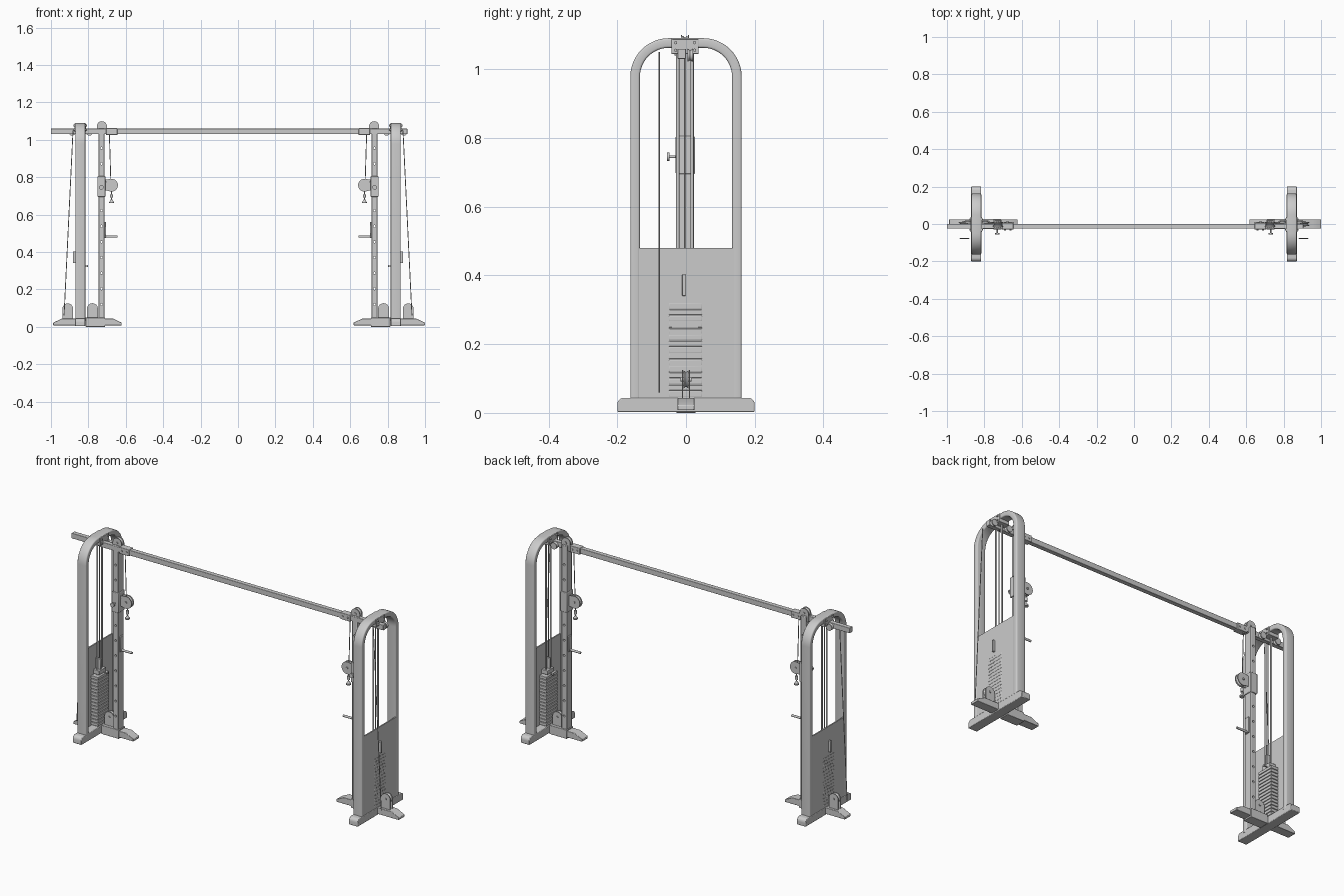
import bpy, bmesh, math
from mathutils import Vector, Matrix

if "Cube" in bpy.data.objects:
    bpy.data.objects.remove(bpy.data.objects["Cube"])

S = 1          # current tower side: +1 right, -1 left
SIDE = ""


def finish(name, bm, bevel=0):
    bmesh.ops.recalc_face_normals(bm, faces=bm.faces[:])
    me = bpy.data.meshes.new(name)
    bm.to_mesh(me)
    bm.free()
    ob = bpy.data.objects.new(name + SIDE, me)
    bpy.context.collection.objects.link(ob)
    if bevel:
        m = ob.modifiers.new("bevel", 'BEVEL')
        m.width, m.segments = bevel, 2
    return ob


def box(name, x, y, z, bevel=0):
    bm = bmesh.new()
    bmesh.ops.create_cube(bm, size=1)
    for v in bm.verts:
        v.co = (S * (x[0] + (v.co.x + .5) * (x[1] - x[0])),
                y[0] + (v.co.y + .5) * (y[1] - y[0]),
                z[0] + (v.co.z + .5) * (z[1] - z[0]))
    return finish(name, bm, bevel)


def add_rod(bm, a, b, r, seg=12, r2=None):
    a, b = Vector((S * a[0], a[1], a[2])), Vector((S * b[0], b[1], b[2]))
    d = b - a
    mat = Matrix.Translation((a + b) / 2) @ d.to_track_quat('Z', 'Y').to_matrix().to_4x4()
    bmesh.ops.create_cone(bm, cap_ends=True, segments=seg, radius1=r,
                          radius2=r if r2 is None else r2, depth=d.length, matrix=mat)


def rods(name, items, seg=12):
    bm = bmesh.new()
    for it in items:
        add_rod(bm, it[0], it[1], it[2], seg, it[3] if len(it) > 3 else None)
    return finish(name, bm)


def prism(name, pts, lo, hi, axis='y', bevel=0):
    # extrude an xz outline along y, or a yz outline along x
    def co(p, t):
        return (S * p[0], t, p[1]) if axis == 'y' else (S * t, p[0], p[1])
    bm = bmesh.new()
    a = [bm.verts.new(co(p, lo)) for p in pts]
    b = [bm.verts.new(co(p, hi)) for p in pts]
    n = len(pts)
    bm.faces.new(a)
    bm.faces.new(b)
    for i in range(n):
        bm.faces.new((a[i], a[(i + 1) % n], b[(i + 1) % n], b[i]))
    return finish(name, bm, bevel)


def arc(cx, cz, r, a0, a1, n=12):
    return [(cx + r * math.cos(math.radians(a0 + (a1 - a0) * i / n)),
             cz + r * math.sin(math.radians(a0 + (a1 - a0) * i / n))) for i in range(n + 1)]


def wheel(name, x, y, z, r, h):
    # grooved pulley wheel turning about y
    prof = [(0, -h), (r, -h), (r, -h * .75), (r * .78, 0), (r, h * .75), (r, h), (0, h)]
    bm = bmesh.new()
    vs = [bm.verts.new((S * x + p[0], y + p[1], z)) for p in prof]
    es = [bm.edges.new((vs[i], vs[i + 1])) for i in range(len(vs) - 1)]
    bmesh.ops.spin(bm, geom=vs + es, cent=(S * x, y, z), axis=(0, 1, 0),
                   angle=math.tau, steps=28, use_duplicate=False)
    bmesh.ops.remove_doubles(bm, verts=bm.verts[:], dist=1e-5)
    return finish(name, bm)


def housed_pulley(name, x, y, z0, zc, r):
    # wheel between two dome-topped cheek plates
    dome = [(x + r, z0)] + arc(x, zc, r, 0, 180) + [(x - r, z0)]
    for i, c in enumerate((-.012, .009)):
        prism(f"{name}_cheek_{i}", dome, y + c, y + c + .003)
    wheel(name + "_wheel", x, y, zc, r * .93, .008)
    rods(name + "_axle", [((x, y - .016, zc), (x, y + .016, zc), .006)])


def arch(name, xc, hx):
    # rounded-rectangle tube swept along an inverted U
    R, W, top, t = .098, .148, 1.076, .014
    path = [(W, .03)] + arc(W - R, top - R, R, 0, 90) + arc(-W + R, top - R, R, 90, 180) + [(-W, .03)]
    c = .006
    sec = []
    for sx, sn, a in ((1, 1, 0), (-1, 1, 90), (-1, -1, 180), (1, -1, 270)):
        sec += [(sx * (hx - c) + p[0], sn * (t - c) + p[1]) for p in arc(0, 0, c, a, a + 90, 3)]
    bm = bmesh.new()
    rings = []
    for i, p in enumerate(path):
        q0, q1 = Vector(path[max(i - 1, 0)]), Vector(path[min(i + 1, len(path) - 1)])
        d = (q1 - q0).normalized()
        if i == 1:
            d = Vector((0, 1))
        if i == len(path) - 2:
            d = Vector((0, -1))
        nrm = Vector((d.y, -d.x))
        rings.append([bm.verts.new((S * (xc + s[0]), p[0] + nrm.x * s[1], p[1] + nrm.y * s[1])) for s in sec])
    n = len(sec)
    for A, B in zip(rings, rings[1:]):
        for i in range(n):
            bm.faces.new((A[i], A[(i + 1) % n], B[(i + 1) % n], B[i]))
    bm.faces.new(rings[0])
    bm.faces.new(rings[-1])
    return finish(name, bm)


def tower(x_in, x_out):
    # crossed base feet
    end = [(-.2, .003), (.2, .003), (.2, .022)] + arc(.18, .024, .02, 0, 90, 5) + arc(-.18, .024, .02, 90, 180, 5)
    prism("cross_foot", end, .817, .871, 'x', .003)
    prism("long_foot", [(x_in, .008), (x_out, .008), (x_out, .022), (x_out - .045, .043),
                        (x_in + .045, .043), (x_in, .022)], -.025, .025, bevel=.002)
    box("foot_joint", (.71, .815), (-.028, .028), (0, .049), .002)
    # arch frame and outer shroud panel
    arch("arch_frame", .843, .027)
    box("shroud_panel", (.862, .869), (-.15, .15), (.035, .48))
    # plates and bolts clamping the crossbar under the arch
    box("arch_bracket", (.812, .874), (-.042, .037), (1.044, 1.088), .002)
    rods("arch_bracket_bolts", [((.806, y, z), (.88, y, z), .005) for y in (-.03, .025) for z in (1.055, 1.077)], 6)
    # weight stack with guide rods
    for i in range(15):
        z = .047 + i * .0183
        box(f"weight_plate_{i}", (.82, .8698), (-.05, .047), (z, z + .0155), .0015)
    box("stack_head", (.826, .864), (-.03, .028), (.322, .345), .002)
    box("stack_stem", (.832, .882), (-.011, -.001), (.34, .403), .002)
    rods("guide_rods", [((.843, y, .03), (.843, y, 1.06), .0048) for y in (-.024, .018)])
    rods("stack_cable", [((.843, -.004, .4), (.843, -.004, 1.05), .002)], 8)
    rods("stack_pin", [((.83, .01, .325), (.808, .01, .325), .003), ((.808, .01, .325), (.802, .01, .325), .006)])
    # perforated upright
    up = box("upright", (.714, .746), (-.025, .021), (.03, 1.06), .003)
    cut = rods("upright_hole_cutter", [((.73, -.05, .12 + .0835 * i), (.73, .05, .12 + .0835 * i), .006)
                                       for i in range(11)])
    cut.hide_render = True
    cut.hide_viewport = True
    cut.display_type = 'WIRE'
    m = up.modifiers.new("holes", 'BOOLEAN')
    m.object, m.solver = cut, 'EXACT'
    # fixed pulleys
    housed_pulley("outer_base_pulley", .91, 0, .04, .097, .028)
    housed_pulley("inner_base_pulley", .778, 0, .04, .097, .029)
    housed_pulley("top_pulley", .728, -.003, 1.03, 1.072, .027)
    wheel("arch_pulley_outer", .887, .012, 1.04, .018, .008)
    wheel("arch_pulley_inner", .795, .012, 1.04, .018, .008)
    box("bar_bracket", (.645, .705), (-.029, .006), (1.026, 1.062), .002)
    rods("bar_bracket_bolts", [((x, -.034, 1.044), (x, .01, 1.044), .005) for x in (.66, .69)], 6)
    # sliding carriage with pull knob
    box("carriage", (.709, .752), (-.03, .026), (.695, .805), .003)
    rods("carriage_knob", [((.73, -.03, .745), (.73, -.05, .745), .004),
                           ((.73, -.048, .745), (.73, -.056, .745), .012)], 16)
    # swivel pulley on the carriage
    outline = [(.715, .73), (.715, .785)] + arc(.676, .757, .034, 80, -100 + 20, 14)
    for i, y in enumerate((-.013, .007)):
        prism(f"swivel_cheek_{i}", outline + [(.676, .7235)], y, y + .003)
        rods(f"swivel_disc_{i}", [((.676, y, .757), (.676, y + .003, .757), .034)], 28)
    wheel("swivel_wheel", .676, -.0015, .757, .031, .008)
    rods("swivel_axle", [((.676, -.018, .757), (.676, .015, .757), .006)])
    rods("cable_stop", [((.676, 0, .73), (.676, 0, .665), .003), ((.676, 0, .708), (.676, 0, .69), .008, .008),
                        ((.676, 0, .68), (.676, 0, .668), .004, .011),
                        ((.676, 0, .668), (.676, 0, .662), .013)])
    # cables
    rods("front_cable", [((.688, -.003, 1.04), (.68, -.003, .78), .0022)], 8)
    rods("outer_cable", [((.882, -.078, 1.05), (.93, -.078, .06), .0022)], 8)
    # accessory peg
    box("peg_bracket", (.706, .72), (-.016, .012), (.475, .56), .002)
    rods("peg", [((.71, -.002, .482), (.645, -.002, .482), .006)])


for S, SIDE, ends in ((1, "_right", (.618, 1.0)), (-1, "_left", (.622, .988))):
    tower(*ends)

# crossbar joining both towers
S, SIDE = 1, ""
box("crossbar", (-1.0, .905), (-.025, 0), (1.03, 1.059), .002)

bpy.ops.object.select_all(action='DESELECT')
for ob in bpy.context.scene.objects:
    if not ob.hide_render:
        ob.select_set(True)
        bpy.context.view_layer.objects.active = ob
bpy.ops.object.shade_smooth_by_angle(angle=math.radians(35))
